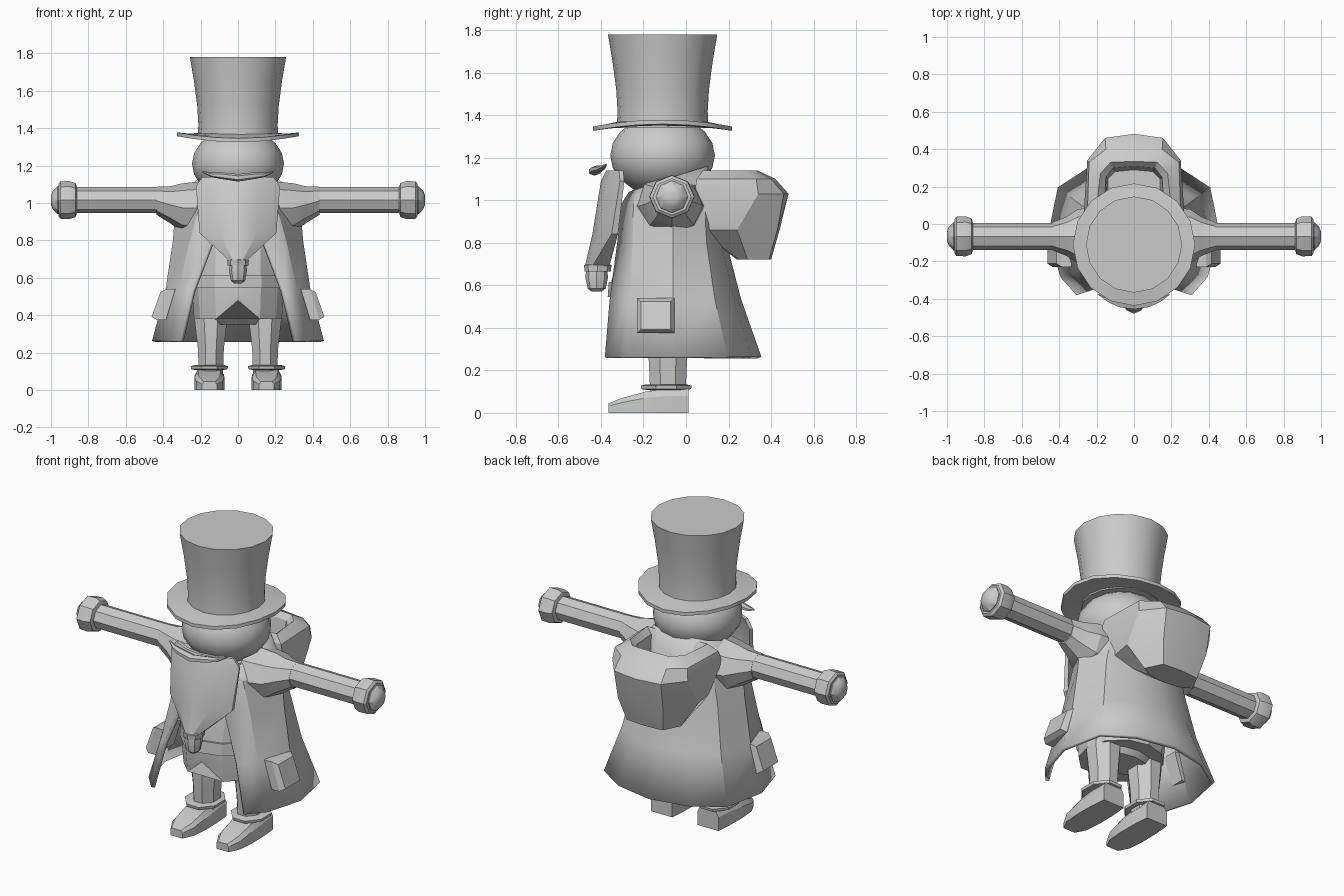
import bpy, bmesh
from math import sin, cos, pi, radians

if "Cube" in bpy.data.objects:
    bpy.data.objects.remove(bpy.data.objects["Cube"])


def finish(name, bm, angle):
    bmesh.ops.recalc_face_normals(bm, faces=bm.faces)
    me = bpy.data.meshes.new(name)
    bm.to_mesh(me)
    bm.free()
    for p in me.polygons:
        p.use_smooth = True
    me.set_sharp_from_angle(angle=radians(angle))
    ob = bpy.data.objects.new(name, me)
    bpy.context.collection.objects.link(ob)
    return ob


def loft(name, rings, closed=True, caps=True, angle=25):
    """Skin a list of equal-length point rings."""
    bm = bmesh.new()
    rows = [[bm.verts.new(p) for p in r] for r in rings]
    n = len(rows[0])
    for a, b in zip(rows, rows[1:]):
        for i in range(n if closed else n - 1):
            j = (i + 1) % n
            bm.faces.new((a[i], a[j], b[j], b[i]))
    if caps:
        bm.faces.new(rows[0])
        bm.faces.new(rows[-1])
    return finish(name, bm, angle)


def zring(z, rx, ry=None, cx=0, cy=-.11, n=16, turn=0):
    ry = rx if ry is None else ry
    return [(cx + rx * sin(2 * pi * (i + turn) / n), cy - ry * cos(2 * pi * (i + turn) / n), z) for i in range(n)]


def xring(s, x, ry, rz, cy=-.066, cz=1.016, n=8):
    return [(s * x, cy + ry * sin(2 * pi * i / n), cz + rz * cos(2 * pi * i / n)) for i in range(n)]


def mirrored(half):
    """Right half from front edge to back centre -> full open row."""
    return half + [(-x, y) for x, y in half[-2::-1]]


# top hat
loft("hat_crown", [zring(z, r) for z, r in
     [(1.34, .215), (1.42, .212), (1.52, .218), (1.65, .235), (1.78, .257)]], angle=40)


def brim_ring(r, z, curl):
    return [(x, y, z - curl * cos(4 * pi * i / 16)) for i, (x, y, _) in enumerate(zring(0, r))]


loft("hat_brim", [brim_ring(.18, 1.35, 0), brim_ring(.27, 1.343, .008), brim_ring(.327, 1.342, .016),
                  brim_ring(.327, 1.362, .016), brim_ring(.27, 1.364, .008), brim_ring(.18, 1.375, 0)], angle=40)

# head
bm = bmesh.new()
bmesh.ops.create_uvsphere(bm, u_segments=16, v_segments=10, radius=1)
for v in bm.verts:
    v.co = (v.co.x * .246, v.co.y * .246 - .11, v.co.z * .19 + 1.21)
finish("head", bm, 60)

# coat: open-fronted shell flaring to the hem
coat_rows = [
    (.26, 0, [(.30, -.375), (.385, -.28), (.45, -.06), (.40, .19), (.23, .30), (0, .345)]),
    (.53, 0, [(.235, -.352), (.31, -.26), (.378, -.06), (.32, .13), (.18, .215), (0, .25)]),
    (.80, 0, [(.13, -.315), (.25, -.245), (.338, -.06), (.27, .09), (.15, .155), (0, .18)]),
    (.98, 0, [(.06, -.295), (.20, -.24), (.325, -.06), (.23, .08), (.12, .13), (0, .145)]),
    (1.09, .35, [(.05, -.26), (.15, -.225), (.21, -.09), (.17, .05), (.10, .09), (0, .10)])]
coat = loft("coat", [[(x, y, z + k * (y + .1)) for x, y in mirrored(h)] for z, k, h in coat_rows],
            closed=False, caps=False)
mod = coat.modifiers.new("thickness", 'SOLIDIFY')
mod.thickness, mod.offset = .02, 0

# vest with a notched hem, belt and hips
hem = [(x, y, .38 + (.10 if i == 0 else 0)) for i, (x, y, _) in enumerate(zring(0, .235, .23, n=12))]
loft("vest", [hem, zring(.54, .245, .245, n=12), zring(.62, .24, .24, n=12),
              zring(.80, .24, .20, n=12), zring(1.05, .18, .14, n=12)])
loft("belt", [zring(z, r, r + .005, n=12) for z, r in
              [(.545, .235), (.545, .253), (.615, .248), (.615, .23)]])
loft("hips", [zring(.35, .15, .10, cy=-.09, n=12), zring(.42, .21, .17, cy=-.1, n=12),
              zring(.52, .21, .2, cy=-.1, n=12)])

# hood hanging on the back, open at the top
hood_rows = [
    (.72, [(.0, .24), (.10, .25), (.17, .29), (.12, .39), (0, .40)]),
    (.86, [(.0, .08), (.22, .06), (.25, .24), (.15, .43), (0, .44)]),
    (1.03, [(.0, .07), (.27, .04), (.25, .34), (.155, .46), (0, .482)]),
    (1.10, [(.0, .07), (.25, .05), (.24, .33), (.15, .40), (0, .42)]),
    (1.14, [(.0, .09), (.20, .08), (.18, .27), (.125, .33), (0, .335)]),
    (1.11, [(.0, .11), (.16, .10), (.15, .25), (.11, .30), (0, .31)]),
    (.98, [(.0, .13), (.14, .13), (.14, .24), (.10, .28), (0, .29)])]
loft("hood", [[(x, y, z) for x, y in h + [(-x, y) for x, y in h[-2:0:-1]]] for z, h in hood_rows])

# beard: curved tapering plate
beard = []
for z, w, yf, ye, t in [(1.14, .19, -.375, -.315, .02), (1.09, .225, -.40, -.31, .02),
                        (.84, .205, -.44, -.35, .03), (.69, .045, -.475, -.44, .08)]:
    us = (-1, -.5, 0, .5, 1)
    front = [(u * w, yf + (ye - yf) * u * u, z) for u in us]
    beard.append(front + [(x * .97, y + t, z) for x, y, _ in front[::-1]])
loft("beard", beard)
loft("beard_ring", [zring(z, r, r * 1.12, cy=-.415, n=8) for z, r in
                    [(.665, .045), (.665, .055), (.695, .058), (.70, .045)]])
loft("beard_tip", [zring(z, r, r * 1.12, cy=-.42, n=8) for z, r in
                   [(.57, .02), (.585, .038), (.64, .048), (.68, .042)]])

for s, side in ((1, "right"), (-1, "left")):
    # moustache half
    loft("moustache_" + side, [xring(s, x, ry, rz, cy, cz, 6) for x, ry, rz, cy, cz in
         [(0, .03, .02, -.43, 1.135), (.08, .028, .018, -.42, 1.145),
          (.14, .02, .012, -.40, 1.15), (.19, .004, .004, -.375, 1.168)]])
    # sleeve flare, arm, cuff and hand
    loft("shoulder_" + side, [xring(s, x, ry, rz, cy, cz) for x, ry, rz, cy, cz in
         [(.16, .17, .15, -.075, .97), (.30, .145, .13, -.066, .975),
          (.36, .105, .10, -.066, .99), (.435, .075, .075, -.066, 1.012)]])
    loft("arm_" + side, [xring(s, .38, .072, .07), xring(s, .90, .072, .07)])
    loft("cuff_" + side, [xring(s, x, r, r * .95) for x, r in
         [(.862, .075), (.868, .095), (.90, .107), (.95, .105), (.96, .09), (.96, .07)]])
    loft("hand_" + side, [xring(s, x, r, r) for x, r in
         [(.92, .078), (.965, .075), (.99, .05), (1.0, .025)]])
    # coat pocket following the slope of the cloth
    loft("pocket_" + side, [[(s * (xb + .0), -.142 + q * d, .458 + p * h)
                             for q, p, xb in ((-1, -1, xl), (1, -1, xl), (1, 1, xh), (-1, 1, xh))]
                            for d, h, xl, xh in ((.088, .082, .385, .335), (.088, .082, .435, .385),
                                                 (.07, .066, .462, .415))])
    # trouser leg, boot cuff and boot
    loft("leg_" + side, [zring(z, rx, ry, s * .145, -.085, 8, .5) for z, rx, ry in
         [(.09, .07, .09), (.22, .075, .096), (.38, .095, .105), (.46, .08, .10)]])
    loft("boot_cuff_" + side, [zring(z, r, r * 1.2, s * .153, -.093, 8, .5) for z, r in
         [(.108, .085), (.112, .105), (.128, .108), (.134, .085)]])
    loft("boot_" + side, [[(s * (.153 + a * w), y, z) for a, z in
                           ((-1, 0), (1, 0), (1, h * .7), (.75, h), (-.75, h), (-1, h * .7))]
                          for y, w, h in ((.012, .07, .115), (-.08, .078, .115), (-.19, .08, .10),
                                          (-.30, .072, .07), (-.365, .04, .045))])
